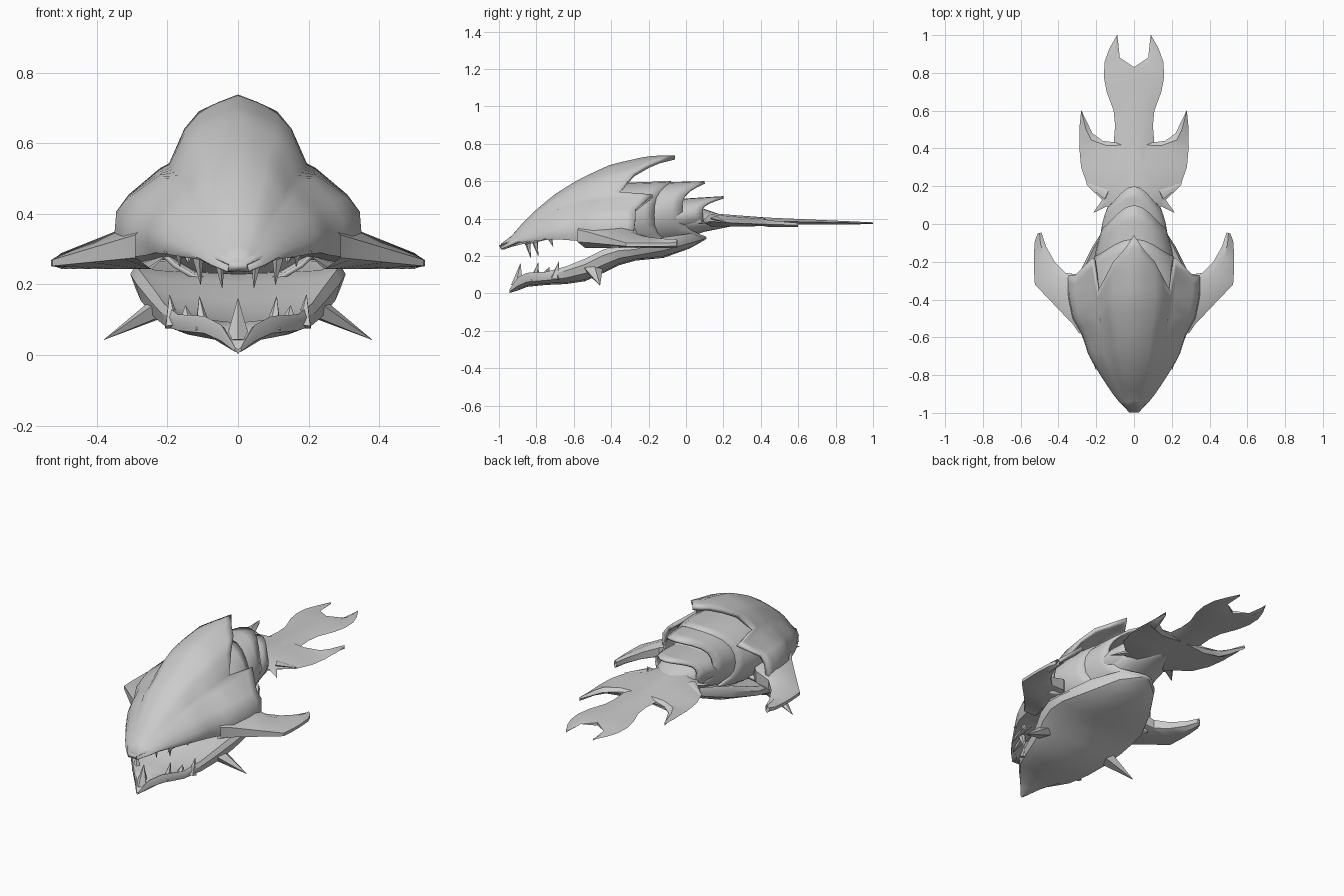
import bpy, bmesh, math
from mathutils import Vector

cube = bpy.data.objects.get("Cube")
if cube:
    bpy.data.objects.remove(cube)

grey = bpy.data.materials.new("pale grey")
grey.use_nodes = True
colour = (0.6, 0.6, 0.6, 1)
grey.diffuse_color = colour
grey.node_tree.nodes["Principled BSDF"].inputs["Base Color"].default_value = colour
parts = []


def finish(name, bm, mirror=True, thick=0):
    bmesh.ops.remove_doubles(bm, verts=bm.verts, dist=0.0005)
    bmesh.ops.recalc_face_normals(bm, faces=bm.faces)
    mesh = bpy.data.meshes.new(name)
    bm.to_mesh(mesh)
    bm.free()
    mesh.materials.append(grey)
    ob = bpy.data.objects.new(name, mesh)
    bpy.context.collection.objects.link(ob)
    if mirror:
        ob.modifiers.new("Mirror", "MIRROR").use_clip = True
    if thick:
        solid = ob.modifiers.new("Solidify", "SOLIDIFY")
        solid.thickness = thick
        solid.offset = -1
    parts.append(ob)


def lerp(table, y):
    """Piecewise linear lookup in a list of (position, value)."""
    for (a, p), (b, q) in zip(table, table[1:]):
        if y <= b:
            return p + (q - p) * max(0, (y - a) / (b - a))
    return table[-1][1]


def loft(name, rows, thick=0, ring=False):
    """Skin rows of points; ring closes every row on itself."""
    bm = bmesh.new()
    grid = [[bm.verts.new(p) for p in row] for row in rows]
    n = len(rows[0])
    for a, b in zip(grid, grid[1:]):
        for i in range(n if ring else n - 1):
            j = (i + 1) % n
            bm.faces.new((a[i], a[j], b[j], b[i]))
    finish(name, bm, True, thick)


def blade(name, rows, middle, half, edge=0.0):
    """Lens-shaped half blade from rows of (outer x, y, inner x, y)."""
    out = []
    for xo, yo, xi, yi in rows:
        pts = []
        for f, k in ((0, edge), (.5, 1), (1, edge if xi else 1)):
            x, y = xo + (xi - xo) * f, yo + (yi - yo) * f
            pts.append((x, y, middle(x, y), half(x, y) * k))
        out.append([(x, y, z + h) for x, y, z, h in pts]
                   + [(x, y, z - h) for x, y, z, h in reversed(pts)])
    loft(name, out, ring=True)


def spike(name, base, tip, radius, flat=1.0, mirror=True, sides=5):
    base, tip = Vector(base), Vector(tip)
    d = tip - base
    bm = bmesh.new()
    bmesh.ops.create_cone(bm, cap_ends=True, segments=sides, radius1=radius,
                          radius2=0.001, depth=d.length)
    turn = d.to_track_quat("Z", "Y").to_matrix()
    for v in bm.verts:
        v.co.y *= flat
        v.co = turn @ v.co + (base + tip) / 2
    finish(name, bm, mirror)


# Head carapace: one section shape scaled along the body, scalloped at the back
top = [(-.99, .265), (-.93, .31), (-.87, .38), (-.8, .45), (-.7, .53), (-.6, .595),
       (-.5, .645), (-.4, .69), (-.2, .735), (-.06, .738)]
width = [(-.99, .03), (-.93, .09), (-.8, .175), (-.7, .235), (-.6, .265), (-.5, .32), (-.38, .345)]
rim = [(-.99, .235), (-.9, .27), (-.7, .29), (-.5, .275), (-.3, .245)]
section = [(0, 1, -.06), (.16, .96, -.14), (.32, .91, -.2), (.44, .84, -.28), (.565, .65, -.36),
           (.64, .58, -.18), (.9, .44, -.27), (1, .34, -.27), (1.02, .15, -.28), (.98, 0, -.29),
           (.8, .03, -.3), (0, .08, -.32)]
rows = []
for i in range(17):
    t = i / 16
    row = []
    for s, h, back in section:
        y = -.99 + t * (back + .99)
        low, high = lerp(rim, y), lerp(top, y)
        blend = min(1, (y + .99) / .6)
        # rounder towards the snout
        round_h = math.sqrt(max(0, 1 - s * s)) if h > .1 else h
        hh = h * (.4 + .6 * blend) + round_h * .6 * (1 - blend)
        row.append((s * lerp(width, y), y, low + (high - low) * hh))
    rows.append(row)
loft("head_carapace", rows, 0.022)

# Cheek fins sweeping backwards
blade("cheek_fin",
      [(.29, -.58, .2, -.5), (.325, -.53, .2, -.4), (.42, -.43, .22, -.32), (.525, -.32, .27, -.27),
       (.53, -.24, .36, -.26), (.53, -.16, .42, -.2), (.525, -.09, .465, -.12),
       (.51, -.05, .49, -.045)],
      lambda x, y: .258 + max(0, .54 - x) * .2, lambda x, y: .015 + max(0, .54 - x) * .2, .5)

# Lip shards rooted inside the snout, and a beak
for i, (base, tip, r) in enumerate([((.02, -.8, .33), (.004, -.975, .235), .05),
                                    ((.1, -.74, .33), (.075, -.93, .25), .05),
                                    ((.15, -.66, .34), (.14, -.86, .26), .05),
                                    ((.19, -.55, .34), (.205, -.77, .285), .05)]):
    spike(f"lip_shard_{i}", base, tip, r, .8)

# Upper fangs and lower teeth
for x, y, z0, z1, r in [(.055, -.85, .29, .19, .02), (.115, -.81, .29, .2, .02),
                        (.17, -.73, .3, .25, .014),
                        (.1, -.81, .07, .165, .026), (.145, -.75, .1, .14, .02),
                        (.185, -.7, .08, .17, .026)]:
    spike("fang" if z1 < z0 else "lower_tooth", (x, y, z0),
          (x + (z1 - z0) * .1, y + .02, z1), r)
spike("front_tooth", (0, -.9, .04), (0, -.885, .16), .036, mirror=False)

# Lower jaw: broad scoop rising to the throat
jaw = []
for y, w, hi, lo in [(-.945, .008, .02, .002), (-.9, .05, .085, .015), (-.85, .1, .11, .035),
                     (-.75, .18, .115, .045), (-.64, .22, .145, .05), (-.54, .25, .185, .065),
                     (-.44, .29, .235, .11), (-.36, .305, .255, .15), (-.27, .295, .255, .175),
                     (-.12, .22, .3, .19), (.02, .13, .32, .24), (.1, .02, .3, .285)]:
    side = lo + (hi - lo) * .75
    jaw.append([(0, y, hi - (hi - lo) * .25), (w * .75, y, hi - (hi - lo) * .15), (w * .95, y, hi),
                (w, y, side), (w * .95, y, lo + (hi - lo) * .35), (w * .65, y, lo + .008),
                (0, y, lo)])
loft("lower_jaw", jaw)
spike("jaw_horn", (.21, -.5, .14), (.38, -.46, .043), .06, .6)


def arc(w, high, low, y_at, steps=12):
    """Half ellipse from top to bottom, y given by angle."""
    mid, r = (high + low) / 2, (high - low) / 2
    return [(w * math.sin(a), y_at(a), mid + r * math.cos(a))
            for a in (math.pi * i / steps for i in range(steps + 1))]


# Neck core
loft("neck_core", [arc(w, hi, lo, lambda a, y=y: y) for y, w, hi, lo in
                   [(-.4, .2, .52, .26), (-.3, .24, .55, .2), (-.1, .17, .53, .26),
                    (.1, .13, .45, .33), (.25, .03, .4, .36)]])

# Overlapping neck collars with pointed top and bottom
for name, y0, y_mid, y_top, y_low, w, hi, lo, tip_hi, tip_lo in [
        ("front_collar", -.4, -.17, -.08, -.02, .26, .59, .19, .6, .23),
        ("middle_collar", -.3, -.02, .1, .11, .21, .59, .21, .6, .29),
        ("rear_collar", -.12, .09, .2, .14, .175, .5, .3, .52, .34)]:
    rows = []
    for i in range(6):
        t = i / 5

        def reach(a):
            end = y_top if a < math.pi / 2 else y_low
            return y0 + t * (y_mid - y0 + (end - y_mid) * abs(math.cos(a)) ** 3)
        bulge = 1 + .08 * math.sin(math.pi * t) - .2 * t
        rows.append(arc(w * bulge, hi + (tip_hi - hi) * t, lo + (tip_lo - lo) * t, reach))
    loft(name, rows, 0.014)

# Forked tail blades
blade("tail_base", [(.1, .03, 0, .03), (.17, .13, 0, .12), (.245, .2, 0, .2), (.28, .3, 0, .3),
                    (.29, .41, 0, .42), (.288, .45, .165, .44), (.288, .52, .22, .48),
                    (.28, .6, .278, .6)],
      lambda x, y: .4 - .03 * y - .06 * x, lambda x, y: .038 - .045 * y)
blade("tail_tip", [(.09, .1, 0, .1), (.11, .4, 0, .4), (.1, .52, 0, .52), (.108, .6, 0, .6),
                   (.145, .7, 0, .69), (.16, .78, 0, .77), (.155, .86, 0, .83),
                   (.13, .93, .075, .88), (.09, 1, .088, 1)],
      lambda x, y: .395 - .02 * y, lambda x, y: .03 - .025 * y)
spike("tail_barb", (.14, .16, .4), (.255, .215, .38), .035, .4)
spike("tail_hook", (.12, .14, .39), (.215, .06, .37), .035, .4)

# Smooth shading with sharp creases
bpy.ops.object.select_all(action="DESELECT")
for ob in parts:
    ob.select_set(True)
bpy.context.view_layer.objects.active = parts[0]
bpy.ops.object.shade_smooth_by_angle(angle=math.radians(35))
